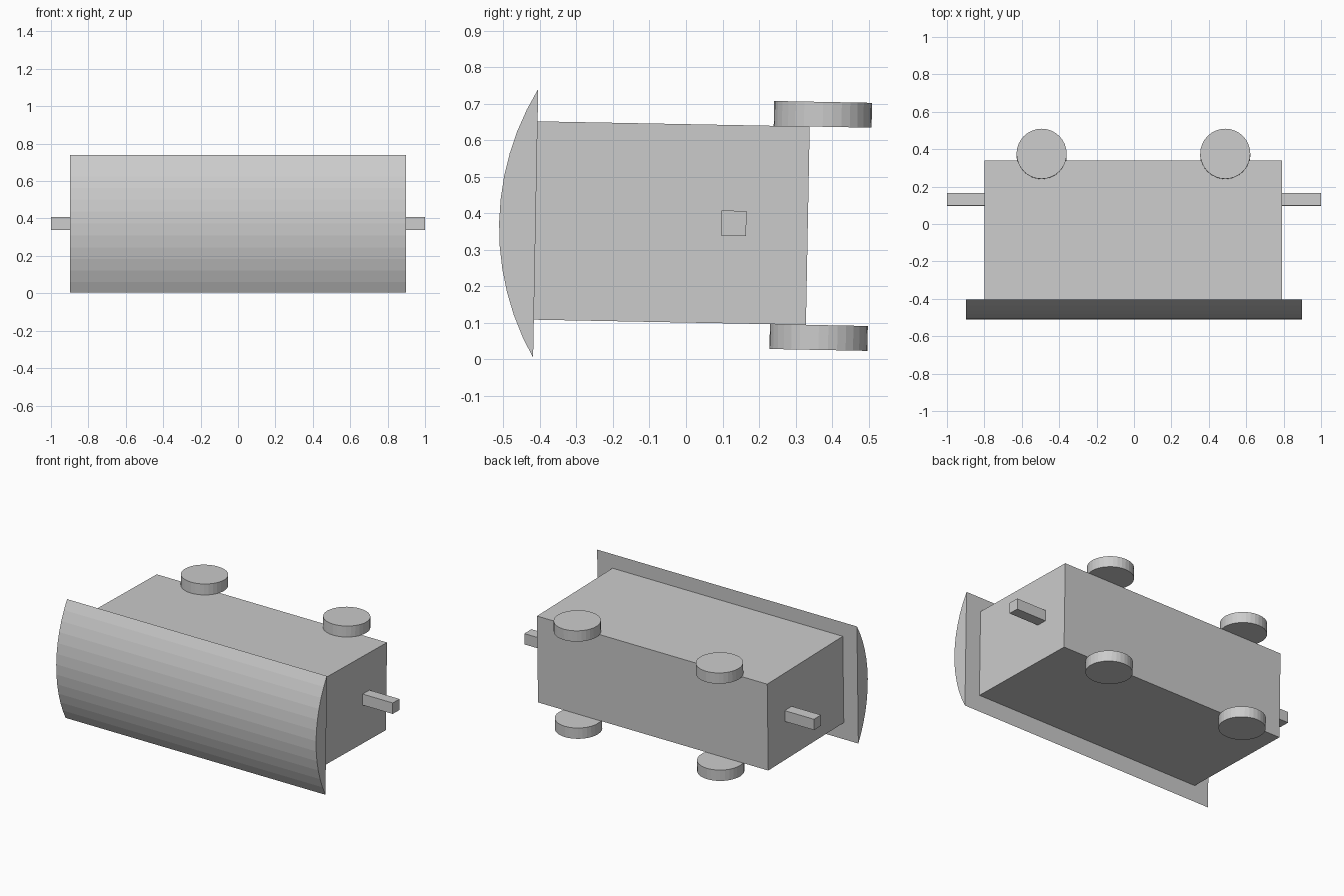
import bpy
import bmesh
import math
from mathutils import Matrix

cube = bpy.data.objects.get("Cube")
if cube:
    bpy.data.objects.remove(cube, do_unlink=True)

# One plain grey for every part
grey = bpy.data.materials.new("plain grey")
grey.use_nodes = True
grey.diffuse_color = (0.6, 0.6, 0.6, 1)
grey.node_tree.nodes["Principled BSDF"].inputs["Base Color"].default_value = (0.6, 0.6, 0.6, 1)

# The whole model leans forward by about one degree around its body centre
LEAN = Matrix.Translation((0, -0.039, 0.373)) @ Matrix.Rotation(-0.019, 4, 'X')


def finish(name, bm):
    bmesh.ops.recalc_face_normals(bm, faces=bm.faces)
    mesh = bpy.data.meshes.new(name)
    bm.to_mesh(mesh)
    bm.free()
    mesh.materials.append(grey)
    obj = bpy.data.objects.new(name, mesh)
    obj.matrix_world = LEAN
    bpy.context.collection.objects.link(obj)
    return obj


def box(name, center, size):
    bm = bmesh.new()
    bmesh.ops.create_cube(bm, size=1, matrix=Matrix.Translation(center) @ Matrix.Diagonal((*size, 1)))
    return finish(name, bm)


def disc(name, center, radius, depth):
    bm = bmesh.new()
    bmesh.ops.create_cone(bm, cap_ends=True, segments=32, radius1=radius, radius2=radius,
                          depth=depth, matrix=Matrix.Translation(center))
    return finish(name, bm)


def curved_panel(name, half_width, half_chord, sagitta, back_y, center_z, steps):
    """Circular-segment profile in the YZ plane, extruded along X."""
    radius = (half_chord ** 2 + sagitta ** 2) / (2 * sagitta)
    half_angle = math.asin(half_chord / radius)
    bm = bmesh.new()
    profile = []
    for i in range(steps + 1):
        a = half_angle * (2 * i / steps - 1)
        y = back_y - radius * (math.cos(a) - math.cos(half_angle))
        profile.append(bm.verts.new((-half_width, y, center_z + radius * math.sin(a))))
    face = bm.faces.new(profile)
    ext = bmesh.ops.extrude_face_region(bm, geom=[face])
    moved = [g for g in ext["geom"] if isinstance(g, bmesh.types.BMVert)]
    bmesh.ops.translate(bm, verts=moved, vec=(2 * half_width, 0, 0))
    return finish(name, bm)


# Main body and bowed front panel
box("body", (-0.003, 0, 0), (1.59, 0.745, 0.543))
curved_panel("curved_front_panel", 0.897, 0.368, 0.1, -0.3725, -0.008, 12)

# Side pegs and the four discs on top and bottom
for side, sx in (("left", 1), ("right", -1)):
    box(side + "_peg", (sx * 0.89, 0.17, 0.003), (0.22, 0.068, 0.068))
    for level, sz in (("upper", 1), ("lower", -1)):
        disc(f"{level}_{side}_wheel", (sx * 0.491 - 0.003, 0.408, sz * 0.3055), 0.134, 0.068)
